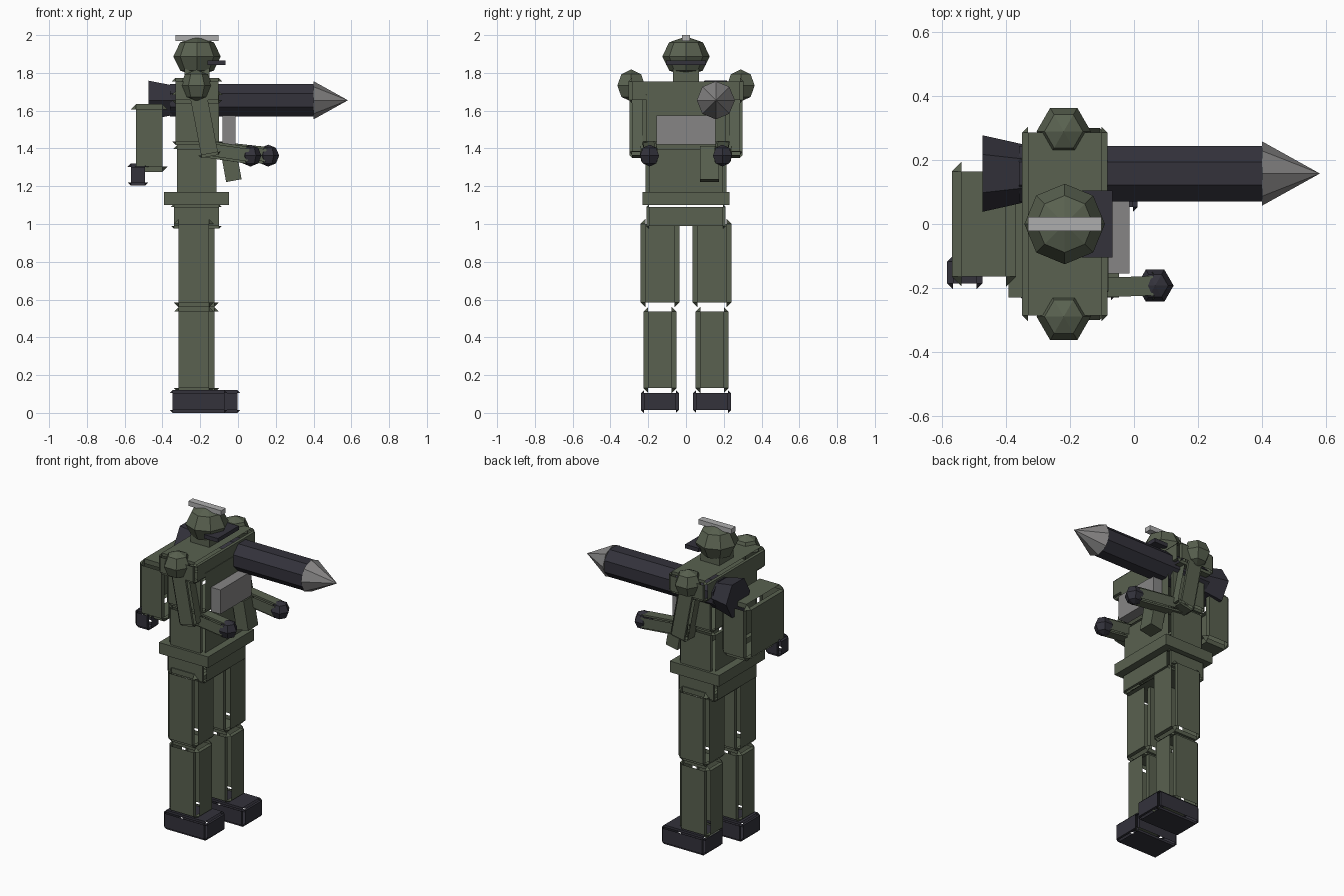
import bpy, bmesh, math
from itertools import product
from mathutils import Matrix, Vector

old = bpy.data.objects.get("Cube")
if old:
    bpy.data.objects.remove(old, do_unlink=True)


def material(name, rgb):
    m = bpy.data.materials.new(name)
    m.use_nodes = True
    m.diffuse_color = (*rgb, 1)
    m.node_tree.nodes["Principled BSDF"].inputs["Base Color"].default_value = (*rgb, 1)
    return m


GREEN = material("olive_green", (0.1, 0.12, 0.08))
DARK = material("dark_charcoal", (0.033, 0.032, 0.044))
GRAY = material("mid_gray", (0.24, 0.235, 0.235))
LIGHT = material("light_gray", (0.42, 0.42, 0.42))


def finish(bm, name, mat, loc, rot=(0, 0, 0)):
    me = bpy.data.meshes.new(name)
    bm.to_mesh(me)
    bm.free()
    ob = bpy.data.objects.new(name, me)
    ob.location, ob.rotation_euler = loc, rot
    me.materials.append(mat)
    bpy.context.collection.objects.link(ob)
    return ob


def block(name, mat, loc, size, rot=(0, 0, 0)):
    """Plain sharp box."""
    bm = bmesh.new()
    bmesh.ops.create_cube(bm, size=1)
    bmesh.ops.scale(bm, vec=size, verts=bm.verts)
    return finish(bm, name, mat, loc, rot)


def armour(name, mat, loc, size, b=0.025, rot=(0, 0, 0)):
    """Hollow panelled box: six inset panels, corner triangles and folded seam flaps."""
    bm = bmesh.new()
    signs = list(product((-1, 1), repeat=3))
    v = {}
    for a in range(3):
        for s in signs:
            v[a, s] = bm.verts.new([s[i] * (size[i] / 2 - (0 if i == a else b)) for i in range(3)])
    for s in signs:
        bm.faces.new([v[a, s] for a in range(3)])
    for c in range(3):
        p, q = (c - 1) % 3, (c + 1) % 3
        ring = ((-1, -1), (1, -1), (1, 1), (-1, 1))

        def key(sc, sp, sq):
            k = [0, 0, 0]
            k[c], k[p], k[q] = sc, sp, sq
            return tuple(k)

        for side in (-1, 1):
            bm.faces.new([v[c, key(side, *r)] for r in ring])
        for r in ring:
            lo, hi = key(-1, *r), key(1, *r)
            bm.faces.new([v[p, lo], v[p, hi], v[c, hi], v[c, lo]])
    # turn every face outward
    bm.normal_update()
    for f in bm.faces:
        if f.normal.dot(f.calc_center_median()) < 0:
            f.normal_flip()
    return finish(bm, name, mat, loc, rot)


def ball(name, mat, loc, r, seg, turn=0.0, squash=1.0):
    bm = bmesh.new()
    bmesh.ops.create_uvsphere(bm, u_segments=seg, v_segments=4, radius=r)
    bmesh.ops.scale(bm, vec=(1, 1, squash), verts=bm.verts)
    return finish(bm, name, mat, loc, (0, 0, turn))


def tube(name, mat, x0, x1, r0, r1, y, z, turn=0.0, seg=8):
    """Faceted cylinder or cone running along x."""
    bm = bmesh.new()
    bmesh.ops.create_cone(bm, cap_ends=True, segments=seg, radius1=r0, radius2=r1, depth=x1 - x0)
    bmesh.ops.remove_doubles(bm, verts=bm.verts, dist=0.0001)
    bmesh.ops.transform(bm, verts=bm.verts,
                        matrix=Matrix.Rotation(math.pi / 2, 4, 'Y') @ Matrix.Rotation(turn, 4, 'Z'))
    return finish(bm, name, mat, ((x0 + x1) / 2, y, z))


# Legs: the left one is half a step forward
for side, s in (("right", -1), ("left", 1)):
    leg_x = -0.22 + s * 0.014
    armour(side + "_foot", DARK, (-0.175 + s * 0.034, s * 0.138, 0.06), (0.305, 0.2, 0.12), 0.015)
    armour(side + "_shin", GREEN, (leg_x, s * 0.138, 0.333), (0.212, 0.175, 0.455))
    armour(side + "_thigh", GREEN, (leg_x, s * 0.138, 0.793), (0.212, 0.205, 0.465))

# Trunk
armour("hips", GREEN, (-0.22, 0, 1.04), (0.27, 0.42, 0.13), 0.015)
block("belt", GREEN, (-0.22, 0, 1.135), (0.345, 0.46, 0.07))
armour("abdomen", GREEN, (-0.218, 0, 1.283), (0.25, 0.43, 0.27), 0.02)
armour("chest", GREEN, (-0.215, 0, 1.56), (0.27, 0.46, 0.285), 0.02)
armour("shoulder_yoke", GREEN, (-0.217, 0, 1.706), (0.268, 0.61, 0.135), 0.019)
block("chest_plate", GRAY, (-0.048, 0, 1.497), (0.067, 0.31, 0.153))

# Head
block("neck", GREEN, (-0.217, 0, 1.785), (0.13, 0.14, 0.07))
ball("helmet", GREEN, (-0.217, 0, 1.887), 0.126, 8, 0, 0.84)
block("visor", DARK, (-0.115, 0, 1.853), (0.095, 0.21, 0.025))
block("helmet_crest", LIGHT, (-0.217, 0, 1.985), (0.23, 0.044, 0.03))

# Arms: the left hand reaches further forward
SIXTH = math.pi / 6
for side, s, reach in (("right", -1, 0.066), ("left", 1, 0.16)):
    ball(side + "_shoulder", GREEN, (-0.22, s * 0.29, 1.733), 0.085, 6, SIXTH)
    armour(side + "_upper_arm", GREEN, (-0.18, s * 0.25, 1.525), (0.12, 0.1, 0.34), 0.015, (0, -0.19, 0))
    start = Vector((-0.19, s * 0.202, 1.4))
    hand = Vector((reach, s * 0.193, 1.362))
    along = hand - start
    armour(side + "_forearm", GREEN, (start + hand) / 2, (along.length, 0.085, 0.09), 0.012,
           (0, math.atan2(-along.z, along.x), math.atan2(along.y, along.x)))
    ball(side + "_hand", DARK, hand, 0.058, 6, SIXTH)

# Shoulder launcher
LY, LZ = 0.158, 1.655
tube("launcher_tube", DARK, -0.36, 0.4, 0.094, 0.094, LY, LZ, math.pi / 8)
tube("launcher_tail", DARK, -0.475, -0.35, 0.12, 0.092, LY, LZ, seg=6)
tube("warhead", GRAY, 0.4, 0.582, 0.101, 0, LY, LZ)
block("launcher_grip", GREEN, (-0.038, 0.125, 1.318), (0.083, 0.1, 0.18), (0, -0.18, 0))

# Backpack
armour("backpack", GREEN, (-0.47, 0, 1.455), (0.2, 0.39, 0.36), 0.03)
armour("backpack_pouch", DARK, (-0.53, -0.152, 1.262), (0.11, 0.105, 0.118), 0.018)
